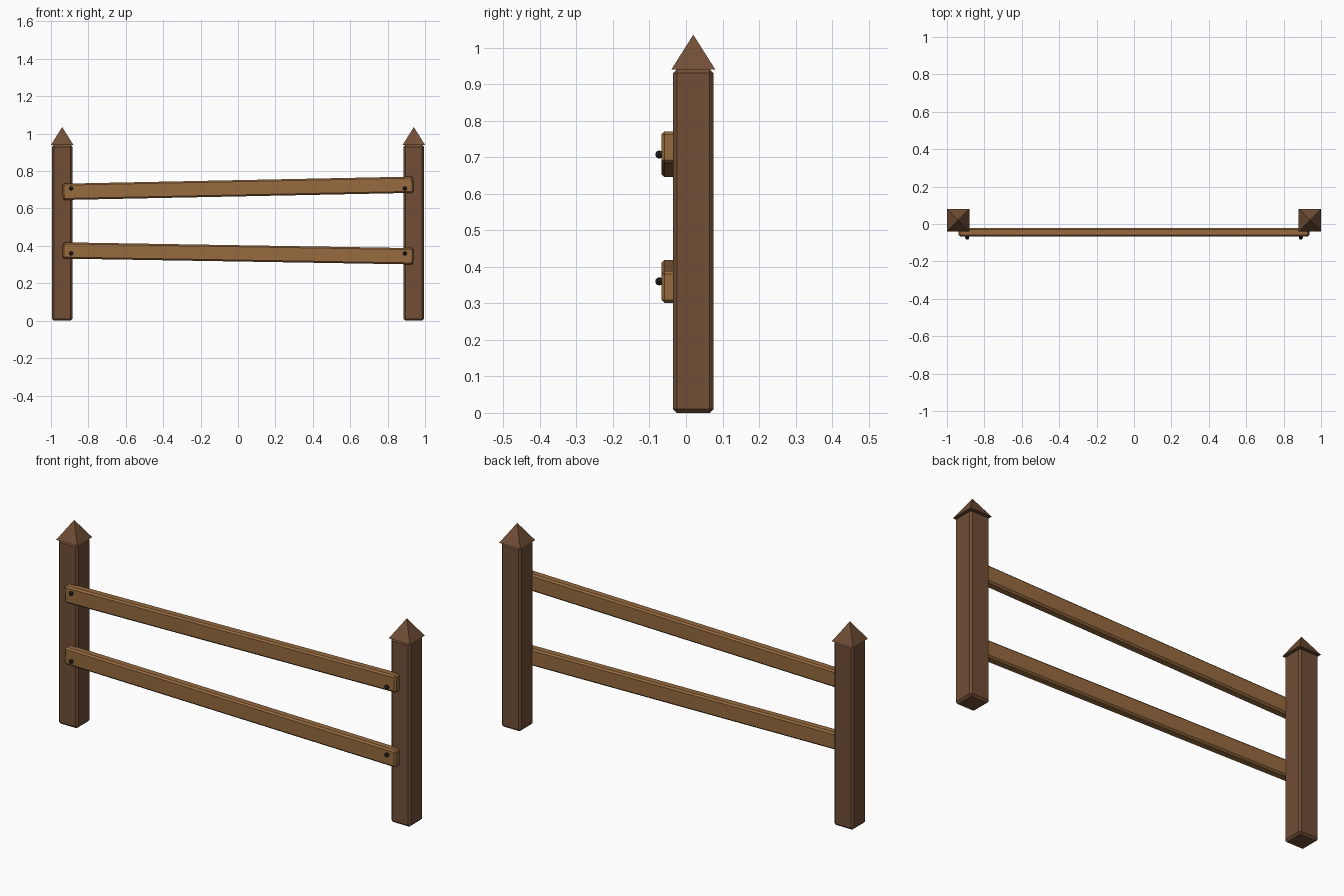
import bpy, math

cube = bpy.data.objects.get("Cube")
if cube:
    bpy.data.objects.remove(cube, do_unlink=True)


def material(name, rgb):
    m = bpy.data.materials.new(name)
    m.use_nodes = True
    m.diffuse_color = (*rgb, 1)
    m.node_tree.nodes["Principled BSDF"].inputs["Base Color"].default_value = (*rgb, 1)
    return m


post_wood = material("dark brown wood", (0.165, 0.077, 0.037))
rail_wood = material("light brown wood", (0.31, 0.145, 0.05))
iron = material("black iron", (0.015, 0.015, 0.017))


def finish(name, mat):
    ob = bpy.context.object
    ob.name = name
    ob.data.name = name
    ob.data.materials.append(mat)
    return ob


def beam(name, mat, location, size, bevel, tilt=0):
    """Box with chamfered edges, tilted about the y axis."""
    bpy.ops.mesh.primitive_cube_add(size=1, location=location, rotation=(0, tilt, 0))
    ob = finish(name, mat)
    ob.scale = size
    bpy.ops.object.transform_apply(location=False, rotation=False, scale=True)
    mod = ob.modifiers.new("chamfer", "BEVEL")
    mod.width = bevel
    mod.segments = 1


POST_X, POST_Y, POST_H = 0.94, 0.02, 0.94
CAP_HALF, CAP_H = 0.06, 0.095

# Posts with pyramid caps
for side, s in (("left", 1), ("right", -1)):
    beam(f"{side}_post", post_wood, (s * POST_X, POST_Y, POST_H / 2),
         (0.11, 0.11, POST_H), 0.01)
    bpy.ops.mesh.primitive_cone_add(
        vertices=4, radius1=CAP_HALF * math.sqrt(2), radius2=0, depth=CAP_H,
        location=(s * POST_X, POST_Y, POST_H + CAP_H / 2),
        rotation=(0, 0, math.pi / 4))
    finish(f"{side}_post_cap", post_wood)

# Tilted rails, each held by a bolt at both ends
for level, z, rise, bolt_z in (("upper", 0.708, 0.038, 0.707),
                               ("lower", 0.36, -0.031, 0.36)):
    beam(f"{level}_rail", rail_wood, (0, -0.044, z), (1.875, 0.046, 0.087),
         0.008, -math.atan2(rise, 1.87))
    for side, s in (("left", 1), ("right", -1)):
        bpy.ops.mesh.primitive_uv_sphere_add(
            segments=8, ring_count=6, radius=0.011,
            location=(s * 0.892, -0.073, bolt_z), rotation=(math.pi / 2, 0, 0))
        finish(f"{level}_{side}_bolt", iron)
